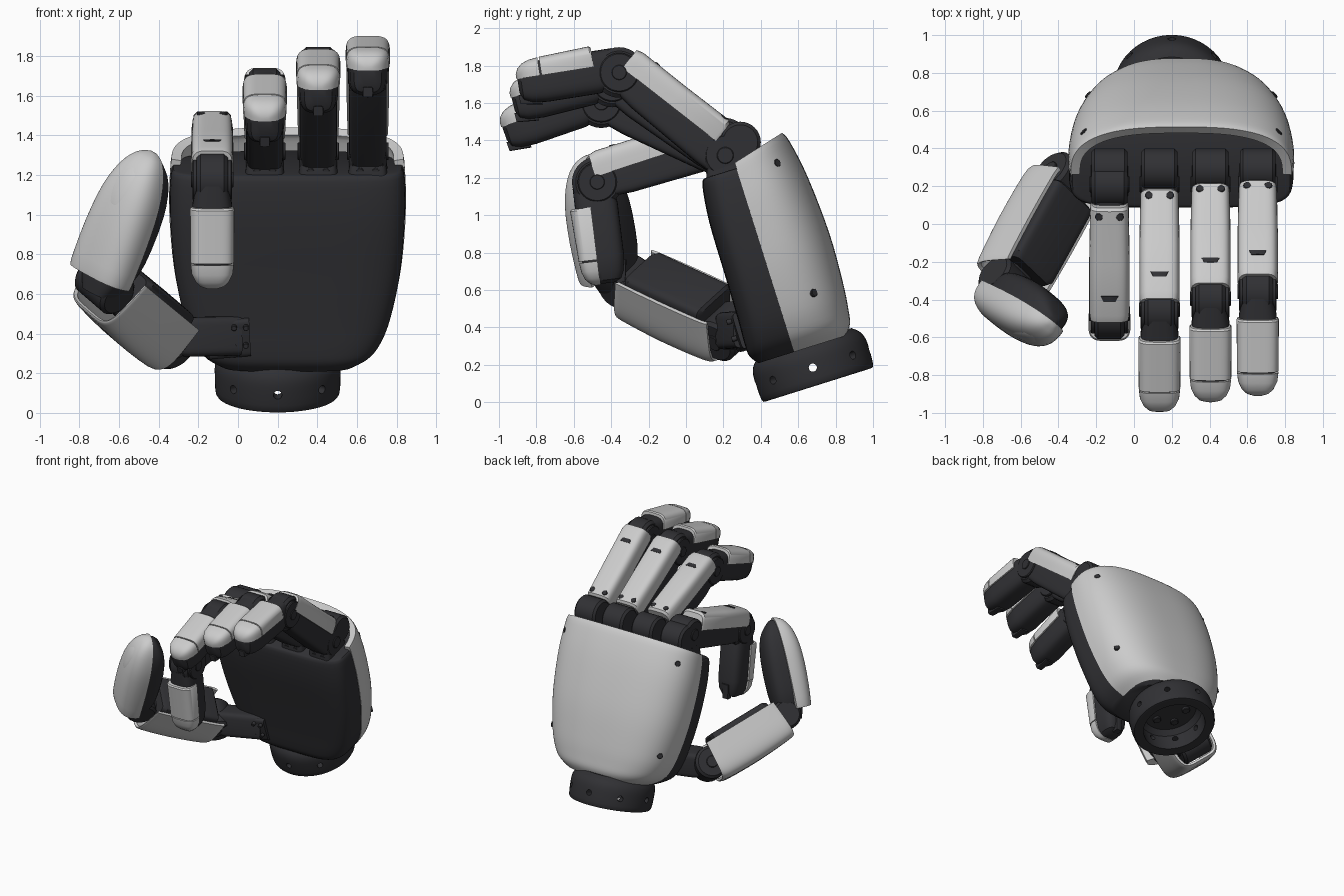
import bpy, bmesh
from math import sin, cos, pi, radians
from mathutils import Matrix, Vector

if "Cube" in bpy.data.objects:
    bpy.data.objects.remove(bpy.data.objects["Cube"])

dark = bpy.data.materials.new("dark_plastic")
dark.diffuse_color = (0.03, 0.03, 0.034, 1)
dark.use_nodes = True
dark.node_tree.nodes["Principled BSDF"].inputs["Base Color"].default_value = dark.diffuse_color


def frame(origin, d, n):
    """Local axes: x = side, y = outward, z = along the part."""
    d = Vector(d).normalized()
    side = Vector(n).cross(d).normalized()
    m = Matrix((side, d.cross(side), d)).transposed().to_4x4()
    m.translation = Vector(origin)
    return m


def lift(m, b):
    return m @ Matrix.Translation((0, b, 0))


def smooth_rows(rows, k=4):
    """Catmull-Rom refinement of section rows."""
    out = []
    for i in range(len(rows) - 1):
        p = [rows[max(i - 1, 0)], rows[i], rows[i + 1], rows[min(i + 2, len(rows) - 1)]]
        for s in range(k):
            f = s / k
            out.append([0.5 * (2 * b + (c - a) * f + (2 * a - 5 * b + 4 * c - d) * f * f
                               + (3 * b - a - 3 * c + d) * f ** 3) for a, b, c, d in zip(*p)])
    return out + [rows[-1]]


def loft(name, m, rows, plo=.5, phi=.5, half=False, shell=False, mat=dark, slant=0, n=32):
    """Superellipse sections; each row = (along, half width, inner depth, outer depth)."""
    bm = bmesh.new()
    rings = []
    for t, w, lo, hi in rows:
        ring = []
        for j in range(n + 1 if half else n):
            a = (pi if half else 2 * pi) * j / n
            c, s = cos(a), sin(a)
            p = phi if s >= 0 or half else plo
            x = w * abs(c) ** p * (1 if c > 0 else -1)
            y = abs(s) ** p * (hi if s >= 0 or half else -lo)
            ring.append(bm.verts.new(m @ Vector((x, y, t * (1 + slant * y)))))
        rings.append(ring)
    k = len(rings[0])
    for r, q in zip(rings, rings[1:]):
        for j in range(k - 1 if shell else k):
            i = (j + 1) % k
            bm.faces.new((r[j], r[i], q[i], q[j]))
    if not shell:
        bm.faces.new(rings[0])
        bm.faces.new(rings[-1])
        bmesh.ops.recalc_face_normals(bm, faces=bm.faces)
    me = bpy.data.meshes.new(name)
    bm.to_mesh(me)
    bm.free()
    ob = bpy.data.objects.new(name, me)
    bpy.context.collection.objects.link(ob)
    if mat:
        me.materials.append(mat)
    return ob


def disc(name, center, axis, r, length, mat=dark, n=32):
    ax = Vector(axis)
    ref = (0, 0, 1) if abs(ax.normalized().z) < .9 else (0, 1, 0)
    c, h = min(r * .15, length * .2), length / 2
    rows = [(t, q, q, q) for t, q in ((-h, r - c), (-h + c, r), (h - c, r), (h, r - c))]
    return loft(name, frame(center, ax, ref), rows, 1, 1, mat=mat, n=n)


def polar(deg):
    """Direction in the y-z plane, measured up from -y."""
    return Vector((0, -cos(radians(deg)), sin(radians(deg))))


# wrist ring, hollow underneath, with radial holes
U, V = Vector((0, -.3, .954)), Vector((0, .954, .3))
W = frame((.2, .645, .29), U, V)
wrist = loft("wrist_ring", W, smooth_rows([(t, r, r, r) for t, r in
             ((-.207, .29), (-.195, .312), (-.1, .318), (-.04, .314), (.0, .295), (.03, .26))], 3), 1, 1, n=48)
cutters = [disc("wrist_cutter", W @ Vector((0, 0, -.16)), U, .235, .24, n=40)]
for i in range(8):
    a = i * pi / 4 + pi / 2
    r = W.to_3x3() @ Vector((cos(a), sin(a), 0))
    cutters.append(disc("wrist_cutter", W @ Vector((0, 0, -.11)) + r * .29, r, .022, .2, n=16))
for c in cutters:
    c.hide_render = True
    mod = wrist.modifiers.new("cut", 'BOOLEAN')
    mod.object = c
    mod.solver = 'EXACT'
for i in range(5):
    a = i * 2 * pi / 5
    disc("wrist_bolt", W @ Vector((.12 * cos(a), .12 * sin(a), -.045)), U, .03, .03, n=12)

# palm body and pale back cover
P = frame((.25, .645, .29), U, V)
rows = [(0, .34, .20, .29), (.05, .42, .235, .33), (.12, .475, .24, .345), (.25, .525, .235, .36),
        (.5, .575, .23, .37), (.8, .598, .225, .35), (1.0, .592, .20, .315)]
body = smooth_rows(rows + [(1.03, .57, .17, .30)])
loft("palm_body", lift(P, -.07), [(t, w - .004, lo, hi - .06) for t, w, lo, hi in body],
     .42, .8, n=64)
cover = loft("palm_cover", lift(P, -.07), smooth_rows(rows + [(1.06, .585, .2, .29)]), phi=.72,
             half=True, shell=True, mat=None, slant=.25, n=48)
sol = cover.modifiers.new("thickness", 'SOLIDIFY')
sol.thickness = .05
sol.offset = -1
for sx in (-1, 1):
    for a, v, u in ((.51, .14, .99), (.485, .12, .27)):
        nrm = P.to_3x3() @ Vector((sx * .7, .7, 0))
        disc("cover_screw", P @ Vector((sx * a, v, u)), nrm, .022, .03, n=16)


def finger(label, x, a1, a2, z=1.32):
    """Two-part finger: knuckle, proximal link, middle hinge, tip."""
    A = Vector((x, .21, z))
    d1, d2 = polar(a1), polar(a2)
    B = A + d1 * .72
    X = Vector((1, 0, 0))
    # knuckle
    disc(label + "_knuckle", A, X, .12, .19)
    disc(label + "_knuckle_rear", (x, .29, 1.39), X, .11, .19)
    loft(label + "_bracket", frame((x, .27, 1.1), (0, -.3, .954), V),
         [(0, .1, .13, .13), (.13, .1, .13, .13), (.25, .085, .08, .1)], .3, .3)
    for sx in (-1, 1):
        disc(label + "_knuckle_pin", A + X * sx * .095, X, .045, .02, n=20)
        disc(label + "_bracket_screw", (x + sx * .04, .125, 1.22), (0, 1, .3), .02, .03, n=12)
        disc(label + "_hinge_lug", B + X * sx * .085, X, .105, .03)
        disc(label + "_hinge_pin", B + X * sx * .1, X, .04, .015, n=20)
    # proximal link and plate
    F = frame(A, d1, d1.cross(X))
    loft(label + "_link", F, [(0, .085, .12, .09), (.1, .095, .125, .1), (.55, .095, .11, .1),
                              (.72, .08, .09, .09)], .35, .4)
    loft(label + "_plate", lift(F, .03), [(.085, .094, 0, .115), (.1, .102, 0, .132), (.4, .107, 0, .13),
         (.68, .107, 0, .133), (.72, .102, 0, .122)], phi=.45, half=True, mat=None)
    loft(label + "_slot", lift(F, .12), [(.57, .05, .02, .045), (.6, .035, .02, .047)], .2, .2, n=16)
    for sx in (-1, 1):
        disc(label + "_plate_screw", F @ Vector((sx * .055, .152, .13)), d1.cross(X), .022, .02, n=12)
    # hinge and tip
    disc(label + "_hinge", B, X, .135, .16)
    G = frame(B, d2, d2.cross(X))
    loft(label + "_tip_core", lift(G, .035), [(.02, .08, .11, .1), (.12, .1, .13, .1),
         (.4, .1, .13, .1), (.48, .09, .12, .085), (.525, .07, .1, .06), (.543, .04, .06, .03)], .55, .6)
    loft(label + "_tip_plate", lift(G, .05), [(.13, .106, 0, .105), (.14, .112, 0, .113),
         (.412, .11, 0, .1)], phi=.5, half=True, mat=None)
    loft(label + "_tip_cap", lift(G, .05), [(.42, .11, 0, .099), (.47, .104, 0, .093), (.51, .085, 0, .078),
         (.535, .06, 0, .055), (.548, .025, 0, .025)], phi=.55, half=True, mat=None)
    loft(label + "_tip_catch", lift(G, -.065), [(.43, .03, .04, .03), (.548, .025, .02, .03)], .3, .3, n=16)


for args in (("index_finger", -.13, -18, -97, 1.4), ("middle_finger", .135, 23, -19),
             ("ring_finger", .405, 33, -14), ("little_finger", .655, 38, -9)):
    finger(*args)

# thumb base
d, n = Vector((-.45, -.81, .37)).normalized(), Vector((-.65, .01, -.765))
C = Vector((-.52, -.045, .52))
T = frame(C, d, n)
side = T.to_3x3() @ Vector((1, 0, 0))
J1, J2 = Vector((-.37, .22, .38)), C + d * .34
arm = Vector((.02, .36, .39)) - J1
loft("thumb_arm", frame(J1, arm, (0, 0, 1)), [(-.03, .07, .08, .08), (.1, .1, .1, .1),
     (.38, .1, .1, .1)], .35, .35)
loft("thumb_mount", frame((-.18, .34, .385), (1, 0, .05), V), [(0, .08, .08, .09),
     (.03, .1, .1, .1), (.24, .1, .07, .1)], .25, .25)
for t in (-.02, .04):
    for z in (.34, .43):
        disc("thumb_mount_screw", (t, .245 + (.385 - z) * .3, z), V, .014, .03, n=12)
disc("thumb_base_hinge", J1, side, .125, .24)
for s in (-1, 1):
    disc("thumb_base_pin", J1 + side * s * .12, side, .045, .02, n=20)

# thumb lower segment: dark inner face, pale cover wrapping three sides
loft("thumb_link", T, [(-.25, .135, .155, .06), (-.235, .155, .17, .08), (.22, .155, .17, .08),
     (.25, .135, .155, .06)], .22, .4)
lower = loft("thumb_link_cover", lift(T, -.13), smooth_rows([(-.31, .165, 0, .29), (-.25, .175, 0, .31),
             (0, .178, 0, .315), (.25, .172, 0, .3), (.29, .165, 0, .285)], 3), phi=.4, half=True,
             shell=True, mat=None, slant=.25, n=48)
sol = lower.modifiers.new("thickness", 'SOLIDIFY')
sol.thickness = .02
sol.offset = -1
loft("thumb_link_neck", T, [(-.3, .08, .08, .1), (.36, .08, .08, .08)], .4, .4)

# thumb hinge and tip
disc("thumb_hinge", J2, side, .11, .24)
D = frame((-.70, -.39, .63), (.28, -.13, .7), (-.6, -.75, 0))
loft("thumb_tip_core", D, smooth_rows([(-.03, .08, .08, .06), (.06, .12, .12, .08), (.2, .155, .14, .1),
     (.45, .155, .14, .1), (.62, .12, .11, .08), (.71, .06, .05, .04), (.735, .02, .02, .02)], 3), .6, .7)
loft("thumb_tip_cover", D, smooth_rows([(.06, .17, 0, .13), (.08, .182, 0, .145), (.3, .182, 0, .16),
     (.5, .165, 0, .155), (.64, .125, 0, .125), (.72, .075, 0, .075), (.75, .02, 0, .02)], 3),
     phi=.7, half=True, mat=None)
loft("thumb_tip_pad", lift(D, .06), smooth_rows([(.4, .03, 0, .085), (.43, .075, 0, .098),
     (.52, .1, 0, .096), (.62, .085, 0, .075), (.7, .035, 0, .03)], 3), phi=.8, half=True, mat=None)

# finish: bake modifiers, drop cutters, smooth rounded faces
bpy.ops.object.select_all(action='SELECT')
bpy.context.view_layer.objects.active = wrist
bpy.ops.object.convert(target='MESH')
for c in cutters:
    bpy.data.objects.remove(c)
bpy.ops.object.select_all(action='SELECT')
bpy.ops.object.shade_smooth_by_angle(angle=radians(35))
